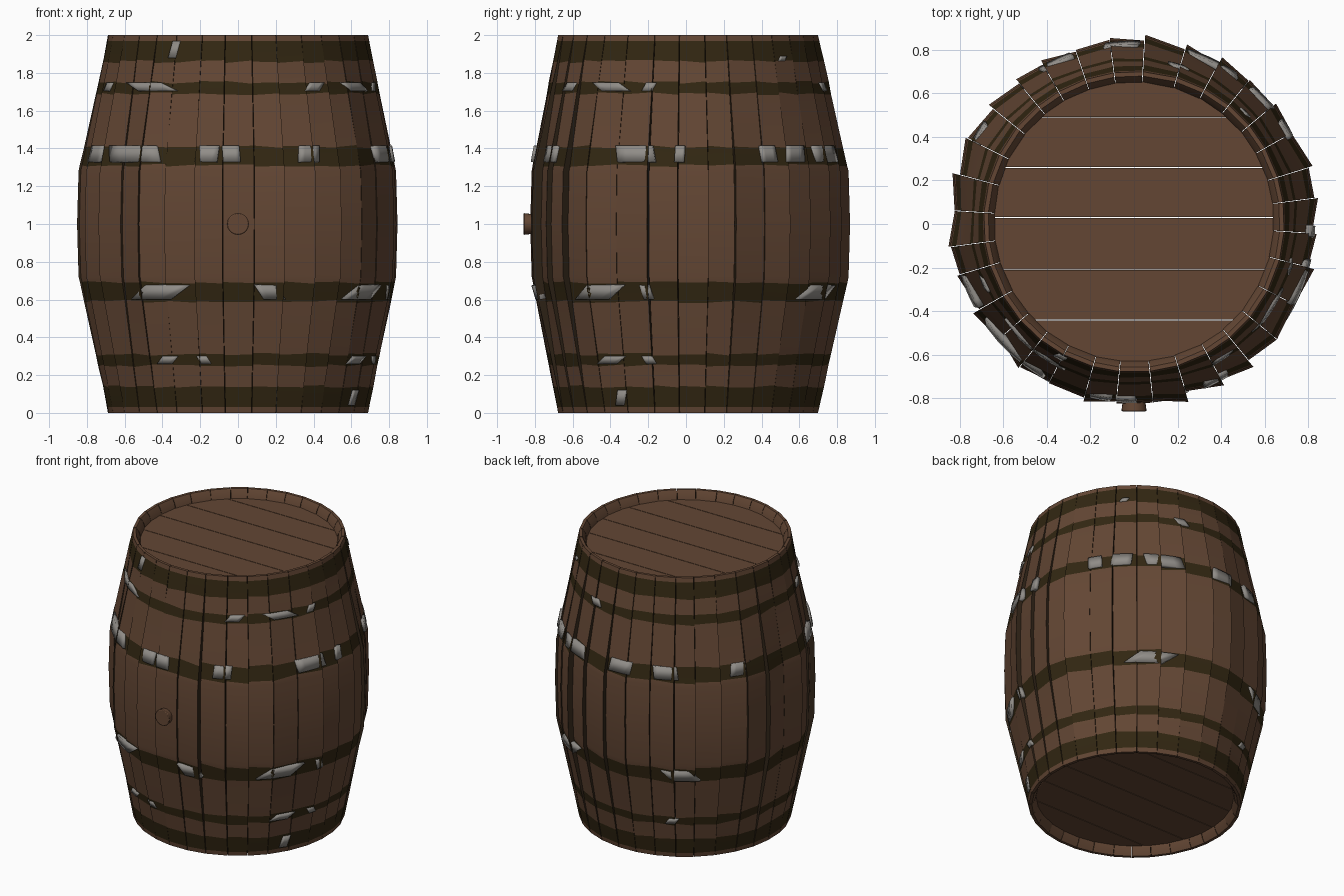
import bpy, bmesh, math, random
from mathutils import Matrix, Vector

random.seed(4)
cube = bpy.data.objects.get("Cube")
if cube:
    bpy.data.objects.remove(cube, do_unlink=True)

CENTRE_Y = 0.01
STAVES = 32
BANDS = [(0.03, 0.14), (0.25, 0.31), (0.59, 0.69)]
BANDS += [(2 - b, 2 - a) for a, b in BANDS]


def material(name, colour):
    m = bpy.data.materials.new(name)
    m.use_nodes = True
    m.diffuse_color = (*colour, 1)
    bsdf = m.node_tree.nodes["Principled BSDF"]
    bsdf.inputs["Base Color"].default_value = (*colour, 1)
    bsdf.inputs["Roughness"].default_value = 0.8
    return m


wood = material("brown wood", (0.125, 0.062, 0.034))
dark = material("dark hoop brown", (0.032, 0.02, 0.006))
gap = material("dark stave edge", (0.03, 0.018, 0.009))
metal = material("worn grey metal", (0.28, 0.265, 0.245))


def finish(name, bm, mats, smooth=True):
    bmesh.ops.recalc_face_normals(bm, faces=bm.faces)
    mesh = bpy.data.meshes.new(name)
    bm.to_mesh(mesh)
    bm.free()
    for m in mats:
        mesh.materials.append(m)
    obj = bpy.data.objects.new(name, mesh)
    bpy.context.collection.objects.link(obj)
    if smooth:
        bpy.ops.object.select_all(action="DESELECT")
        obj.select_set(True)
        bpy.context.view_layer.objects.active = obj
        bpy.ops.object.shade_smooth_by_angle(angle=math.radians(25))
    return obj


def belly(z):
    """Outer radius of the barrel at height z."""
    h = min(z, 2 - z)
    return 0.69 + 0.14 * h / 0.72 if h < 0.72 else 0.83 + 0.008 * (h - 0.72) / 0.28


def polar(angle, r, z):
    """Point at an angle measured from the front towards +x."""
    return Vector((r * math.sin(angle), CENTRE_Y - r * math.cos(angle), z))


# Staves: curved planks, each a little twisted at the belly
half = [0, 0.03, 0.06, 0.14, 0.25, 0.31, 0.59, 0.69, 0.72]
rows = half + [1] + [2 - z for z in reversed(half)]
step = math.tau / STAVES
joints = [(i + 0.6 + random.uniform(-0.12, 0.12)) * step for i in range(STAVES)]
bm = bmesh.new()
for i, start in enumerate(joints):
    end = joints[i + 1] if i + 1 < STAVES else joints[0] + math.tau
    twist = random.uniform(-0.022, 0.022)
    lift = random.uniform(-0.006, 0.008)
    rings = []
    for z in rows:
        h = min(z, 2 - z)
        loose = min(h / 0.72, 1)
        chamfer = 0.02 if h == 0 else 0.045 if h < 0.05 else 0.06
        ring = []
        for angle, side in ((start + 0.002, -1), (end - 0.002, 1)):
            wobble = random.uniform(-0.008, 0.008) if 0.1 < h < 0.7 else 0
            r = belly(z) + loose * (lift + twist * side)
            ring.append((bm.verts.new(polar(angle, r, z + wobble)),
                         bm.verts.new(polar(angle, r - chamfer, z + wobble))))
        rings.append(ring)
    for k in range(len(rows) - 1):
        (lo, li), (ro, ri) = rings[k]
        (lo2, li2), (ro2, ri2) = rings[k + 1]
        mid = (rows[k] + rows[k + 1]) / 2
        banded = any(a < mid < b for a, b in BANDS)
        bm.faces.new((lo, ro, ro2, lo2)).material_index = 1 if banded else 0
        bm.faces.new((ri, li, li2, ri2))
        bm.faces.new((li, lo, lo2, li2)).material_index = 2
        bm.faces.new((ro, ri, ri2, ro2)).material_index = 2
    for (lo, li), (ro, ri) in (rings[0], rings[-1]):
        bm.faces.new((lo, ro, ri, li))
finish("staves", bm, [wood, dark, gap])

# Heads: six planks with thin gaps, closing both ends
HEAD_R = 0.645
cuts = [-HEAD_R, -0.45, -0.22, 0.02, 0.25, 0.48, HEAD_R]


def add_plank(bm, y0, y1, z, thick):
    a0, a1 = math.asin(y0 / HEAD_R), math.asin(y1 / HEAD_R)
    arc = [a0 + (a1 - a0) * t / 8 for t in range(9)]
    outline = [(math.cos(a), math.sin(a)) for a in arc]
    outline += [(-x, y) for x, y in reversed(outline)]
    verts = [bm.verts.new((HEAD_R * x, HEAD_R * y + CENTRE_Y, z)) for x, y in outline]
    bmesh.ops.remove_doubles(bm, verts=verts, dist=0.0005)
    verts = [v for v in verts if v.is_valid]
    face = bm.faces.new(verts)
    grown = bmesh.ops.extrude_face_region(bm, geom=[face])["geom"]
    bmesh.ops.translate(bm, vec=(0, 0, thick),
                        verts=[g for g in grown if isinstance(g, bmesh.types.BMVert)])


for name, z in (("bottom_head", 0.06), ("top_head", 1.9)):
    bm = bmesh.new()
    for y0, y1 in zip(cuts, cuts[1:]):
        add_plank(bm, y0 + 0.002, y1 - 0.002, z, 0.04)
    finish(name, bm, [wood], smooth=False)

# Worn hoop metal: bare patches given as start and end degrees from the front
patches = {
    (1.33, 1.415): [(-73, -61), (-57, -30), (-16, -7), (-6, 1), (23, 32), (62, 78),
                    (85, 89), (118, 125), (129, 139), (144, 163), (178, 190),
                    (200, 212), (236, 246)],
    (0.6, 0.675): [(-44, -18), (6, 18), (43, 66), (72, 77), (135, 160), (204, 222)],
    (1.705, 1.75): [(-71, -64), (-53, -25), (28, 38), (47, 66), (71, 77), (160, 168)],
    (0.26, 0.3): [(-35, -25), (-17, -11), (50, 64), (71, 77), (205, 212)],
    (1.88, 1.97): [(-31, -26)],
    (1.865, 1.89): [(132, 137)],
    (0.04, 0.12): [(57, 63)],
}
bm = bmesh.new()
for (z0, z1), spans in patches.items():
    for n, (a, b) in enumerate(spans):
        a, b = math.radians(a), math.radians(b)
        lean = 0.08 if z0 > 1.3 and z1 < 1.5 else 0.3
        trim = (b - a) * lean * (1 if n % 2 else -1)
        out = 0.012 if 0.5 < z0 < 1.5 else 0.007
        low, high = [], []
        for t in (0, 0.25, 0.5, 0.75, 1):
            at = a + (b - a) * t
            left, right = max(trim, 0) * (1 - t), min(trim, 0) * t
            low.append(polar(at + left + right, belly(z0) + out, z0))
            left, right = max(-trim, 0) * (1 - t), min(-trim, 0) * t
            high.append(polar(at + left + right, belly(z1) + out, z1))
        low = [bm.verts.new(p) for p in low]
        high = [bm.verts.new(p) for p in high]
        for k in range(4):
            bm.faces.new((low[k], low[k + 1], high[k + 1], high[k]))
patch = finish("worn_hoop_patches", bm, [metal])
solid = patch.modifiers.new("thickness", "SOLIDIFY")
solid.thickness = 0.03
solid.offset = -1

# Bung: tapered plug in the front of the belly
bm = bmesh.new()
turn = Matrix.Translation((0, -0.82, 1)) @ Matrix.Rotation(math.pi / 2, 4, "X")
bmesh.ops.create_cone(bm, cap_ends=True, segments=20, radius1=0.048, radius2=0.058,
                      depth=0.08, matrix=turn)
bung = finish("bung", bm, [wood])
bevel = bung.modifiers.new("soft_edge", "BEVEL")
bevel.width = 0.006
bevel.segments = 2
